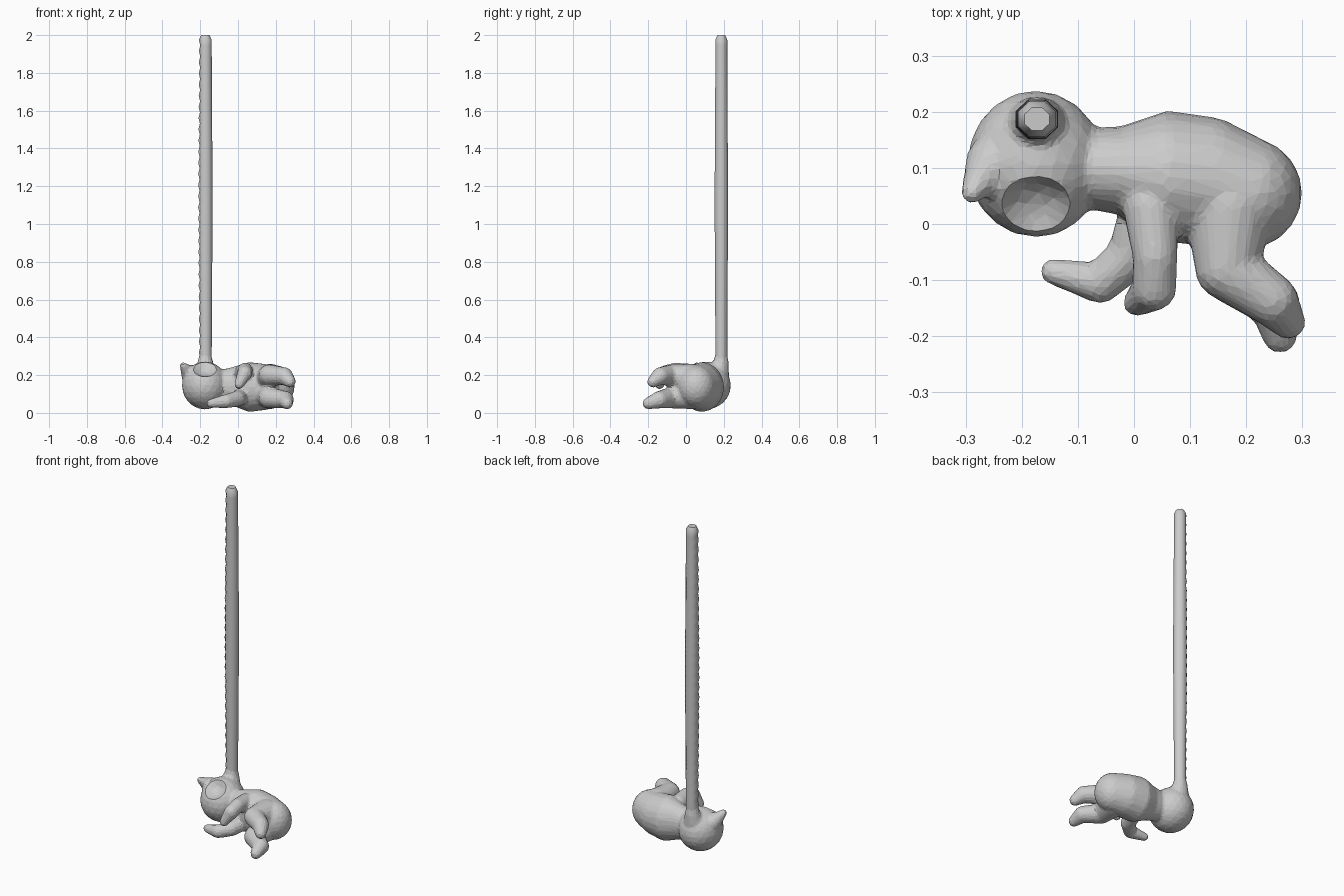
import bpy, bmesh, math
from mathutils import Vector, Matrix

if "Cube" in bpy.data.objects:
    bpy.data.objects.remove(bpy.data.objects["Cube"])


def add_chain(bm, stations):
    """Each station is (centre, radii); neighbours are bridged by convex hulls."""
    pairs = list(zip(stations, stations[1:])) or [(stations[0], stations[0])]
    for pair in pairs:
        part = bmesh.new()
        for c, r in pair:
            r = r if isinstance(r, tuple) else (r, r, r)
            bmesh.ops.create_icosphere(part, subdivisions=3, radius=1,
                                       matrix=Matrix.Translation(c) @ Matrix.Diagonal((*r, 1)))
        res = bmesh.ops.convex_hull(part, input=part.verts)
        loose = [v for v in part.verts if not v.link_faces]
        junk = set(loose) | {g for g in res["geom_interior"] + res["geom_unused"]
                             if isinstance(g, bmesh.types.BMVert)}
        bmesh.ops.delete(part, geom=list(junk), context='VERTS')
        bmesh.ops.recalc_face_normals(part, faces=part.faces)
        tmp = bpy.data.meshes.new("tmp")
        part.to_mesh(tmp)
        part.free()
        bm.from_mesh(tmp)
        bpy.data.meshes.remove(tmp)


def make_object(name, bm):
    me = bpy.data.meshes.new(name)
    bm.to_mesh(me)
    bm.free()
    ob = bpy.data.objects.new(name, me)
    bpy.context.collection.objects.link(ob)
    return ob


def shade(ob, angle):
    bpy.ops.object.select_all(action='DESELECT')
    ob.select_set(True)
    bpy.context.view_layer.objects.active = ob
    bpy.ops.object.shade_smooth_by_angle(angle=math.radians(angle))


bm = bmesh.new()
# torso, lying on its side
add_chain(bm, [((-.10, .10, .14), (.05, .07, .085)),
               ((-.02, .095, .14), (.04, .08, .105)),
               ((.06, .085, .137), (.06, .117, .132)),
               ((.14, .075, .137), (.07, .116, .122)),
               ((.20, .055, .14), (.10, .100, .112))])
# head
add_chain(bm, [((-.175, .107, .145), (.122, .131, .127))])
# short ear
add_chain(bm, [((-.25, .11, .20), .05), ((-.275, .075, .23), .03),
               ((-.29, .055, .25), .019)])
# base of the long ear
add_chain(bm, [((-.173, .17, .21), .058), ((-.173, .185, .26), .042),
               ((-.173, .187, .30), .033)])
# arms
add_chain(bm, [((.02, .03, .09), .045), ((-.005, -.055, .075), .042),
               ((-.06, -.105, .062), .037), ((-.145, -.085, .05), .023)])
add_chain(bm, [((.03, .03, .21), .05), ((.038, -.06, .226), .040),
               ((.036, -.115, .21), .040), ((.005, -.14, .15), .025)])
# legs
add_chain(bm, [((.17, .03, .18), .08), ((.165, -.08, .20), .056),
               ((.245, -.135, .195), .047), ((.275, -.175, .165), .031)])
add_chain(bm, [((.17, .03, .10), .08), ((.165, -.08, .08), .056),
               ((.25, -.14, .07), .046), ((.26, -.20, .05), .031)])
body = make_object("curled_body", bm)

# hollow in the side of the head
bm = bmesh.new()
add_chain(bm, [((-.175, .005, .265), (.078, .08, .075))])
cutter = make_object("hollow_cutter", bm)
cutter.hide_render = True
cutter.hide_set(True)

m = body.modifiers.new("merge", 'REMESH')
m.mode, m.voxel_size = 'VOXEL', .008
m = body.modifiers.new("hollow", 'BOOLEAN')
m.operation, m.object, m.solver = 'DIFFERENCE', cutter, 'EXACT'
m = body.modifiers.new("soften", 'SMOOTH')
m.factor, m.iterations = .5, 6
m = body.modifiers.new("facets", 'DECIMATE')
m.ratio = .12
shade(body, 50)

# long straight ear: octagonal tube with a rippled left edge
bm = bmesh.new()
rings = []
count = 58
for i in range(count + 1):
    t = i / count
    z = .26 + 1.715 * t
    r = .034 + .004 * math.sin(math.pi * t) ** 2
    ring = []
    for k in range(8):
        a = math.pi / 8 + k * math.pi / 4
        ripple = -.007 if i % 2 and k in (3, 4) else 0
        ring.append(bm.verts.new((-.173 + r * 1.08 * math.cos(a) - ripple,
                                  .187 + r * math.sin(a), z)))
    rings.append(ring)
rings.append([bm.verts.new(((v.co.x + .173) * .65 - .173,
                            (v.co.y - .187) * .65 + .187, 2.0)) for v in rings[-1]])
for lo, hi in zip(rings, rings[1:]):
    for k in range(8):
        n = (k + 1) % 8
        bm.faces.new((lo[k], lo[n], hi[n], hi[k]))
bm.faces.new(rings[-1])
bm.faces.new(rings[0][::-1])
shade(make_object("long_ear", bm), 50)
